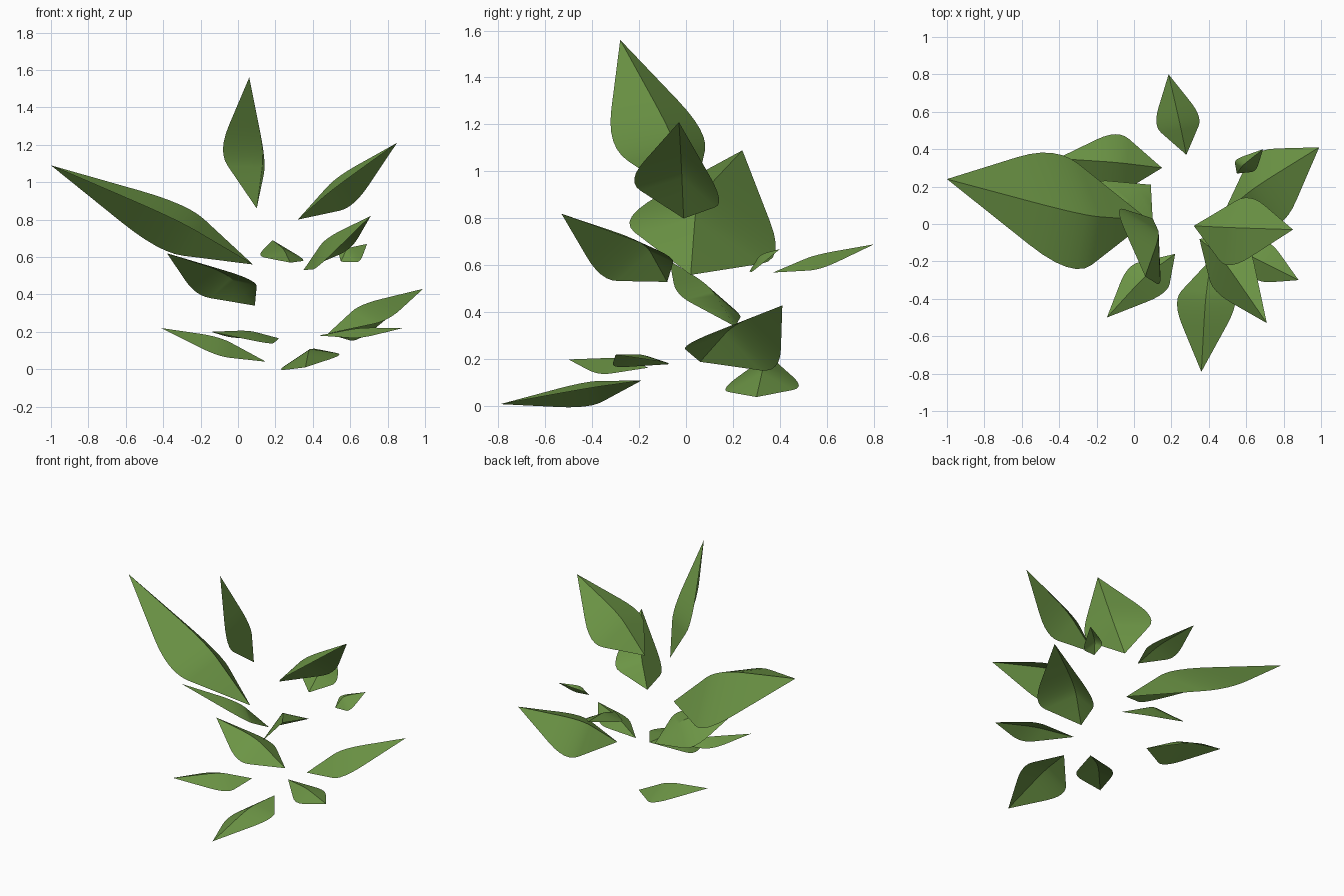
import bpy, bmesh, math
from mathutils import Vector

if "Cube" in bpy.data.objects:
    bpy.data.objects.remove(bpy.data.objects["Cube"])

green = bpy.data.materials.new("leaf green")
green.diffuse_color = (0.15, 0.30, 0.06, 1)
green.use_nodes = True
green.node_tree.nodes["Principled BSDF"].inputs["Base Color"].default_value = green.diffuse_color


def rounded_path(base, mid, tip):
    """Straight from base, rounded through mid, straight to tip."""
    c = (mid - base * 0.0625 - tip * 0.0875) / 0.85
    p1, p2 = base.lerp(c, 0.75), c.lerp(tip, 0.35)
    pts = [base, base.lerp(p1, 0.5)]
    for i in range(7):
        t = i / 6
        pts.append(p1 * (1 - t) ** 2 + c * 2 * t * (1 - t) + p2 * t * t)
    return pts + [p2.lerp(tip, 0.5), tip]


def leaf(name, base, tip, side_a, side_b, rib):
    """Folded leaf blade: two halves meeting on a raised midrib."""
    base, tip = Vector(base), Vector(tip)
    bm = bmesh.new()
    rows = [[bm.verts.new(p) for p in rounded_path(base, Vector(m), tip)]
            for m in (side_a, rib, side_b)]
    for r, s in ((0, 1), (1, 2)):
        for i in range(len(rows[0]) - 1):
            bm.faces.new((rows[r][i], rows[s][i], rows[s][i + 1], rows[r][i + 1]))
    bmesh.ops.remove_doubles(bm, verts=bm.verts, dist=1e-4)
    bmesh.ops.recalc_face_normals(bm, faces=bm.faces)
    bm.normal_update()
    if sum((f.normal.z * f.calc_area() for f in bm.faces)) < 0:
        bmesh.ops.reverse_faces(bm, faces=bm.faces)
    me = bpy.data.meshes.new(name)
    bm.to_mesh(me)
    bm.free()
    ob = bpy.data.objects.new(name, me)
    bpy.context.collection.objects.link(ob)
    me.materials.append(green)
    bpy.ops.object.select_all(action='DESELECT')
    ob.select_set(True)
    bpy.context.view_layer.objects.active = ob
    bpy.ops.object.shade_smooth_by_angle(angle=math.radians(30))


# Upper leaves
leaf("large_left_leaf", (.08, .02, .56), (-1, .24, 1.09),
     (-.44, .38, .66), (-.36, -.23, .81), (-.31, .06, .88))
leaf("top_leaf", (.10, .03, .86), (.06, -.28, 1.56),
     (-.08, .06, 1.18), (.14, -.31, 1.13), (.13, -.07, 1.17))
leaf("upper_right_leaf", (.32, -.01, .80), (.85, -.03, 1.21),
     (.62, .14, .89), (.52, -.22, .97), (.54, -.02, 1.03))
# Middle leaves
leaf("front_right_leaf", (.35, -.08, .53), (.71, -.53, .82),
     (.44, -.36, .56), (.60, -.09, .65), (.48, -.20, .70))
leaf("small_back_right_leaf", (.55, .27, .575), (.69, .40, .67),
     (.55, .345, .63), (.65, .29, .58), (.59, .32, .645))
leaf("back_leaf", (.28, .37, .57), (.185, .80, .69),
     (.12, .54, .61), (.345, .58, .59), (.24, .56, .645))
leaf("left_middle_leaf", (.09, .21, .34), (-.38, -.07, .62),
     (-.22, .21, .41), (.06, -.03, .48), (-.08, .09, .515))
# Lower leaves
leaf("low_left_leaf", (.15, .30, .04), (-.41, .35, .22),
     (-.10, .48, .09), (-.12, .17, .08), (-.11, .33, .17))
leaf("low_front_left_leaf", (.22, -.16, .165), (-.145, -.50, .20),
     (-.03, -.24, .17), (.155, -.37, .14), (.05, -.29, .205))
leaf("low_right_leaf", (.48, .06, .19), (.99, .41, .43),
     (.66, .38, .17), (.80, .02, .27), (.67, .21, .345))
leaf("low_front_leaf", (.41, -.19, .11), (.36, -.79, .01),
     (.23, -.43, .0), (.54, -.43, .075), (.38, -.44, .10))
leaf("low_front_right_leaf", (.43, -.07, .18), (.88, -.30, .22),
     (.72, -.10, .19), (.66, -.30, .17), (.66, -.19, .22))
